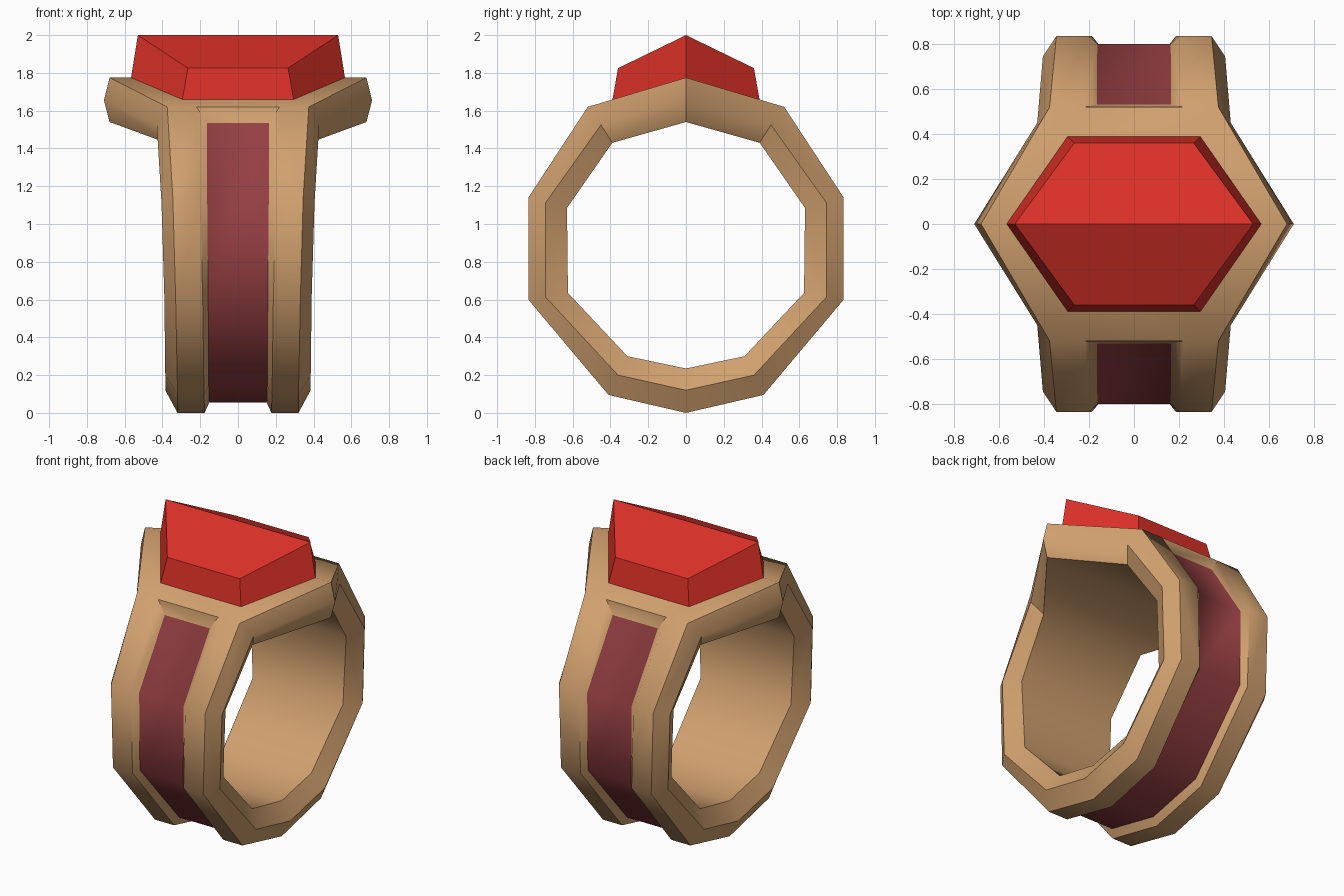
import bpy, bmesh, math

if "Cube" in bpy.data.objects:
    bpy.data.objects.remove(bpy.data.objects["Cube"])


def material(name, rgb):
    m = bpy.data.materials.new(name)
    m.diffuse_color = (*rgb, 1)
    m.use_nodes = True
    m.node_tree.nodes["Principled BSDF"].inputs["Base Color"].default_value = m.diffuse_color
    return m


tan = material("tan_gold", (0.63, 0.35, 0.155))
maroon = material("maroon", (0.30, 0.05, 0.055))
red = material("bright_red", (0.70, 0.03, 0.02))


def make_object(name, bm, mats, angle=None):
    bmesh.ops.recalc_face_normals(bm, faces=bm.faces)
    mesh = bpy.data.meshes.new(name)
    bm.to_mesh(mesh)
    bm.free()
    for m in mats:
        mesh.materials.append(m)
    if angle:
        mesh.shade_smooth()
        mesh.set_sharp_from_angle(angle=math.radians(angle))
    ob = bpy.data.objects.new(name, mesh)
    bpy.context.collection.objects.link(ob)
    return ob


# Half of the band, from the crown down to the bottom; each rail is (x, y, z)
inner = [(.68, 0, 1.54), (.38, .39, 1.43), (.35, .63, 1.085), (.33, .625, .635), (.32, .31, .30), (.32, 0, .235)]
middle = [(.71, 0, 1.655), (.43, .45, 1.525), (.405, .745, 1.11), (.39, .745, .615), (.385, .36, .20), (.385, 0, .12)]
outer = [(.68, 0, 1.775), (.375, .52, 1.62), (.345, .835, 1.14), (.33, .835, .60), (.32, .41, .095), (.32, 0, 0)]
edge_x = [0, .22, .20, .187, .18, .177]
groove = [(x, p[1], p[2]) for x, p in zip(edge_x, outer)]
floor = [(0, 0, 0), (.165, .53, 1.535), (.163, .80, 1.125), (.158, .80, .615), (.155, .39, .145), (.152, 0, .055)]
rails = [inner, middle, outer, groove, floor]

# Band with a sunken stripe that stops short of the crown
bm = bmesh.new()
stations = []
for i in list(range(6)) + [4, 3, 2, 1]:
    back = 1 if len(stations) < 6 else -1
    used = rails[:3] if i == 0 else rails
    right = [bm.verts.new((r[i][0], back * r[i][1], r[i][2])) for r in used]
    left = [bm.verts.new((-r[i][0], back * r[i][1], r[i][2])) for r in used]
    stations.append((right, left))

for k in range(10):
    (ra, la), (rb, lb) = stations[k], stations[(k + 1) % 10]
    bm.faces.new((la[0], ra[0], rb[0], lb[0]))              # finger hole
    crown = k in (0, 9)
    for a, b in ((ra, rb), (la, lb)):
        for j in range(2 if crown else 4):                  # bevels, rims, groove walls
            bm.faces.new((a[j], b[j], b[j + 1], a[j + 1]))
    if crown:
        (rt, lt), (r, l) = ((ra, la), (rb, lb)) if k == 0 else ((rb, lb), (ra, la))
        bm.faces.new((rt[2], lt[2], l[2], l[3], r[3], r[2]))
        bm.faces.new((l[3], r[3], r[4], l[4]))              # groove end wall
    else:
        bm.faces.new((la[4], ra[4], rb[4], lb[4])).material_index = 1
make_object("ring_band", bm, [tan, maroon], 45)

# Six-sided gem with a ridged top, seated on the crown
bm = bmesh.new()


def gem_loop(tip, corner, y, z_tip, z_corner):
    pts = [(tip, 0, z_tip), (corner, y, z_corner), (-corner, y, z_corner),
           (-tip, 0, z_tip), (-corner, -y, z_corner), (corner, -y, z_corner)]
    return [bm.verts.new(p) for p in pts]


base = gem_loop(.567, .295, .39, 1.77, 1.655)
top = gem_loop(.53, .265, .36, 2.0, 1.825)
for i in range(6):
    j = (i + 1) % 6
    bm.faces.new((base[i], base[j], top[j], top[i]))
for ring in (base, top):
    bm.faces.new(ring[:4])
    bm.faces.new((ring[3], ring[4], ring[5], ring[0]))
make_object("gem", bm, [red])
